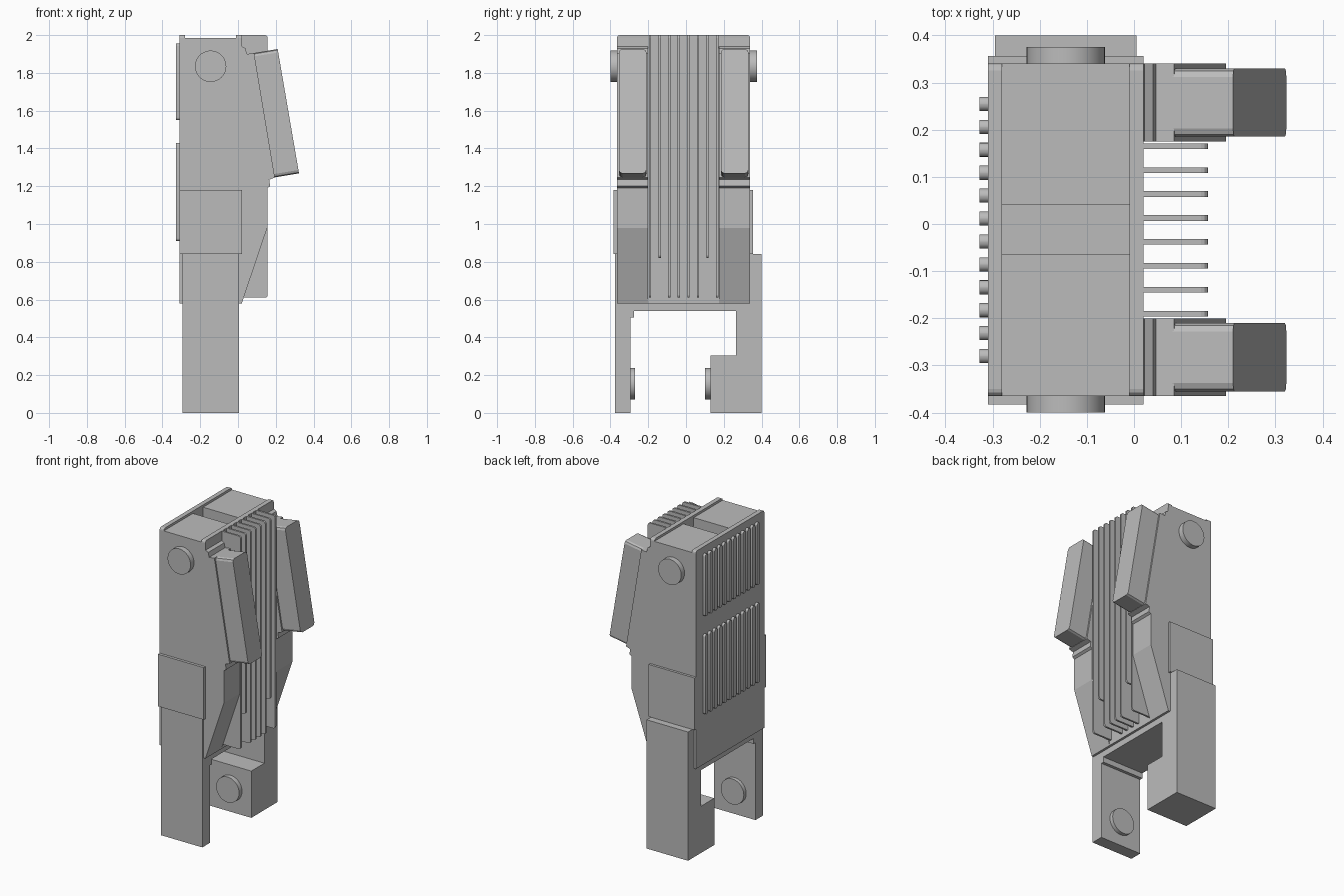
import bpy, bmesh, math
from mathutils import Matrix

old = bpy.data.objects.get("Cube")
if old:
    bpy.data.objects.remove(old, do_unlink=True)

grey = bpy.data.materials.new("plain grey")
grey.use_nodes = True
COLOUR = (0.5, 0.5, 0.5, 1)
grey.diffuse_color = COLOUR
grey.node_tree.nodes["Principled BSDF"].inputs["Base Color"].default_value = COLOUR


def finish(bm, name):
    bmesh.ops.recalc_face_normals(bm, faces=bm.faces)
    mesh = bpy.data.meshes.new(name)
    bm.to_mesh(mesh)
    bm.free()
    mesh.materials.append(grey)
    obj = bpy.data.objects.new(name, mesh)
    bpy.context.collection.objects.link(obj)
    return obj


def prism(name, profile, axis, lo, hi, radius=0, rounded=None, segments=3):
    """Extrude a profile along x or y; optionally round the edges a rule picks."""
    def place(p, d):
        return (d, p[0], p[1]) if axis == "x" else (p[0], d, p[1])
    bm = bmesh.new()
    face = bm.faces.new([bm.verts.new(place(p, lo)) for p in profile])
    ext = bmesh.ops.extrude_face_region(bm, geom=[face])
    verts = [g for g in ext["geom"] if isinstance(g, bmesh.types.BMVert)]
    shift = [0, 0, 0]
    shift["xyz".index(axis)] = hi - lo
    bmesh.ops.translate(bm, vec=shift, verts=verts)
    if rounded:
        edges = [e for e in bm.edges if rounded(e)]
        bmesh.ops.bevel(bm, geom=edges, offset=radius, segments=segments,
                        profile=0.5, affect="EDGES")
    return finish(bm, name)


def rect(a0, b0, a1, b1):
    return [(a0, b0), (a1, b0), (a1, b1), (a0, b1)]


def disc(name, x, z, y0, y1, radius):
    bm = bmesh.new()
    turn = Matrix.Translation((x, (y0 + y1) / 2, z)) @ Matrix.Rotation(math.pi / 2, 4, "X")
    bmesh.ops.create_cone(bm, cap_ends=True, segments=40, radius1=radius,
                          radius2=radius, depth=y1 - y0, matrix=turn)
    obj = finish(bm, name)
    smooth(obj)


def smooth(obj):
    bpy.ops.object.select_all(action="DESELECT")
    obj.select_set(True)
    bpy.context.view_layer.objects.active = obj
    bpy.ops.object.shade_smooth_by_angle(angle=math.radians(35))


def top_corner(e):
    a, b = e.verts
    return abs(a.co.x - b.co.x) > 0.01 and min(a.co.z, b.co.z) > 1.99


# Housing with a slot across the top and two edge rails
FRONT, BACK = -0.365, 0.34
prism("housing", [(FRONT, 0.58), (BACK, 0.58), (BACK, 1.985), (0.04, 1.985), (0.04, 1.92),
                  (-0.065, 1.92), (-0.065, 1.985), (FRONT, 1.985)], "x", -0.31, 0.02)
for name, x in (("left_top_rail", -0.01), ("right_top_rail", -0.31)):
    prism(name, rect(FRONT, 1.9, BACK, 2), "x", x, x + 0.03, 0.015, top_corner)

# Leg frame: thin front leg, stepped back leg and bridge
prism("leg_frame", [(-0.375, 0), (-0.295, 0), (-0.295, 0.505), (-0.275, 0.505), (-0.275, 0.54),
                    (0.265, 0.54), (0.265, 0.305), (0.13, 0.305), (0.13, 0), (0.4, 0),
                    (0.4, 0.84), (-0.375, 0.84)], "x", -0.295, 0.005)

# Side plates
prism("front_plate", rect(-0.31, 0.84, 0.02, 1.18), "y", -0.383, FRONT)
prism("back_plate", rect(-0.31, 0.84, 0.02, 1.18), "y", BACK, 0.356)

# Round buttons on the housing and inside the legs
for name, z, y0, y1 in (("front_pivot", 1.835, -0.4, FRONT), ("back_pivot", 1.835, BACK, 0.375),
                        ("front_leg_button", 0.155, -0.295, -0.27),
                        ("back_leg_button", 0.155, 0.1, 0.13)):
    disc(name, -0.145, z, y0, y1, 0.083)

# Brackets with slanted grips
BRACKET = [(0.01, 0.58), (0.02, 0.58), (0.155, 0.98), (0.155, 1.19), (0.17, 1.2), (0.165, 1.235),
           (0.195, 1.245), (0.085, 1.905), (0.047, 1.9), (0.04, 1.93), (0.022, 1.94),
           (0.02, 1.985), (0.01, 1.985)]
GRIP = [(0.195, 1.247), (0.323, 1.268), (0.21, 1.926), (0.082, 1.905)]


def depth_edge(e):
    d = e.verts[1].co - e.verts[0].co
    return abs(d.y) < 0.01 and abs(d.x) > abs(d.z)


for side, y0, y1 in (("front", FRONT, -0.2), ("back", 0.175, BACK)):
    prism(side + "_bracket", BRACKET, "y", y0, y1)
    prism(side + "_grip", GRIP, "y", y0 + 0.01, y1 - 0.01, 0.018, depth_edge, 2)


# Cooling fins, two of them shorter
def fin_corner(e):
    a, b = e.verts
    return abs(a.co.y - b.co.y) > 0.005 and min(a.co.x, b.co.x) > 0.1


for i in range(8):
    y = -0.19 + i * 0.0507
    bottom = 0.82 if i in (1, 6) else 0.61
    prism(f"fin_{i + 1}", rect(0.01, bottom, 0.157, 2), "y", y - 0.006, y + 0.006,
          0.015, fin_corner)


# Two rows of round-ended ribs on the right face
def rib_end(e):
    return abs(e.verts[0].co.x - e.verts[1].co.x) > 0.005


for row, z0, z1 in (("lower", 0.91, 1.43), ("upper", 1.55, 1.955)):
    for i in range(12):
        y = -0.28 + i * 0.0486
        rib = prism(f"{row}_rib_{i + 1}", rect(y - 0.015, z0, y + 0.015, z1), "x",
                    -0.328, -0.305, 0.0145, rib_end, 4)
        smooth(rib)
